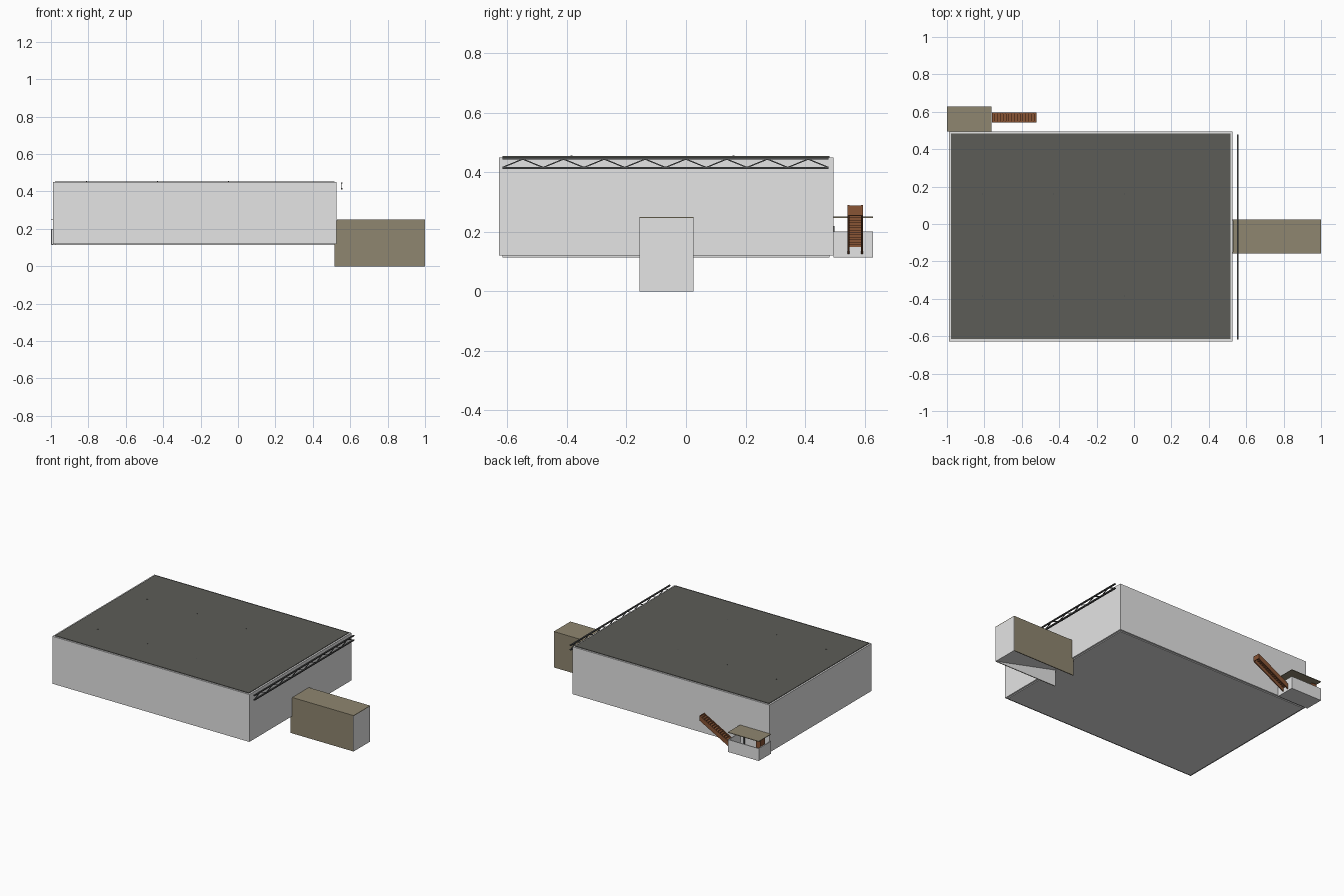
import bpy, bmesh, math
from mathutils import Vector

if "Cube" in bpy.data.objects:
    bpy.data.objects.remove(bpy.data.objects["Cube"])


def material(name, rgb):
    m = bpy.data.materials.new(name)
    m.diffuse_color = (*rgb, 1)
    m.use_nodes = True
    m.node_tree.nodes["Principled BSDF"].inputs["Base Color"].default_value = m.diffuse_color
    return m


WALL = material("light_grey", (0.78, 0.78, 0.78))
SLAB = material("slab_grey", (0.72, 0.72, 0.72))
ROOF = material("roof_charcoal", (0.108, 0.108, 0.095))
OLIVE = material("olive_cladding", (0.275, 0.24, 0.16))
BROWN = material("brown_wood", (0.25, 0.09, 0.036))
STEEL = material("dark_steel", (0.075, 0.078, 0.078))


def finish(bm, name, mat):
    bmesh.ops.recalc_face_normals(bm, faces=bm.faces)
    me = bpy.data.meshes.new(name)
    bm.to_mesh(me)
    bm.free()
    me.materials.append(mat)
    ob = bpy.data.objects.new(name, me)
    bpy.context.collection.objects.link(ob)
    return ob


def add_box(bm, x, y, z):
    vs = bmesh.ops.create_cube(bm, size=1)["verts"]
    for v in vs:
        v.co = Vector([a + (c + 0.5) * (b - a) for (a, b), c in zip((x, y, z), v.co)])


def boxes(name, mat, *dims):
    bm = bmesh.new()
    for d in dims:
        add_box(bm, *d)
    return finish(bm, name, mat)


def prism(bm, pts, y0, y1):
    """Extrude an xz outline along y."""
    f = bm.faces.new([bm.verts.new((x, y0, z)) for x, z in pts])
    r = bmesh.ops.extrude_face_region(bm, geom=[f])
    vs = [v for v in r["geom"] if isinstance(v, bmesh.types.BMVert)]
    bmesh.ops.translate(bm, verts=vs, vec=(0, y1 - y0, 0))
    bm.faces.new([bm.verts.new((x, y0, z)) for x, z in pts]) if not f.is_valid else None


# main hall: four walls, inset roof and floor slabs
X0, X1, Y0, Y1, T = -0.99, 0.527, -0.628, 0.495, 0.016
ZW = (0.12, 0.45)
boxes("hall_walls", WALL,
      ((X0, X1), (Y0, Y0 + T), ZW), ((X0, X1), (Y1 - T, Y1), ZW),
      ((X0, X0 + T), (Y0 + T, Y1 - T), ZW), ((X1 - T, X1), (Y0 + T, Y1 - T), ZW))
ix, iy = (X0 + 0.012, X1 - 0.012), (Y0 + 0.012, Y1 - 0.012)
boxes("hall_roof", ROOF, (ix, iy, (0.446, 0.454)))
boxes("hall_floor", SLAB, (ix, iy, (0.114, 0.124)))

# interior columns whose tips just reach through the roof
boxes("columns", STEEL, *[((x - .003, x + .003), (y - .003, y + .003), (0.124, 0.4555))
                          for x in (-0.81, -0.43, -0.05) for y in (-0.385, 0.16)])

# truss outside the right wall: chords and zigzag web
bm = bmesh.new()
ya, step, n = -0.617, 0.137, 8
for z in (0.411, 0.442):
    add_box(bm, (0.550, 0.560), (ya, ya + n * step), (z, z + 0.007))
for i in range(n * 2):
    a = Vector((0.555, ya + i * step / 2, 0.416 if i % 2 == 0 else 0.444))
    b = Vector((0.555, ya + (i + 1) * step / 2, 0.444 if i % 2 == 0 else 0.416))
    start = len(bm.verts)
    add_box(bm, (-.002, .002), (-(b - a).length / 2, (b - a).length / 2), (-.002, .002))
    bm.verts.ensure_lookup_table()
    ang = math.atan2(b.z - a.z, b.y - a.y)
    for v in bm.verts[start:]:
        y, z = v.co.y, v.co.z
        v.co = (a + b) / 2 + Vector((v.co.x, y * math.cos(ang) - z * math.sin(ang),
                                     y * math.sin(ang) + z * math.cos(ang)))
finish(bm, "truss", STEEL)

# entrance tunnel on the right: olive sides and roof, grey end, sloping floor
ax, ay = (0.515, 0.996), (-0.157, 0.025)
boxes("tunnel_sides", OLIVE,
      (ax, (ay[0], ay[0] + .004), (0, 0.246)), (ax, (ay[1] - .004, ay[1]), (0, 0.246)))
boxes("tunnel_roof", OLIVE, ((0.528, 1.0), ay, (0.246, 0.25)))
boxes("tunnel_end", WALL, ((0.996, 1.0), ay, (0, 0.246)))
boxes("tunnel_lining", WALL, (ax, (ay[0] + .004, ay[0] + .006), (0, 0.245)),
      (ax, (ay[1] - .006, ay[1] - .004), (0, 0.245)))
bm = bmesh.new()
prism(bm, [(0.515, 0.115), (0.515, 0.123), (0.996, 0.008), (0.996, 0)], ay[0] + .006, ay[1] - .006)
finish(bm, "tunnel_ramp", SLAB)

# rear porch: low walls, slab, thin canopy, counter
px, py = (-1.0, -0.762), (0.495, 0.628)
zl = (0.118, 0.2)
boxes("porch_walls", WALL,
      (px, (py[1] - .006, py[1]), zl), ((px[0], px[0] + .006), (py[0], py[1] - .006), zl),
      ((px[1] - .006, px[1]), (py[0], py[1] - .006), zl))
boxes("porch_floor", SLAB, (px, py, (0.114, 0.118)))
boxes("porch_canopy", OLIVE, (px, py, (0.247, 0.251)))
boxes("porch_post", STEEL, ((-0.80, -0.79), (0.495, 0.499), (0.118, 0.22)))
boxes("porch_counter", BROWN, ((-0.99, -0.955), (0.545, 0.595), (0.118, 0.24)))

# rear stair: two stringers with treads and risers near their top edges
sx0, sx1, sz0, sz1, sy0, sy1 = -0.76, -0.52, 0.125, 0.29, 0.543, 0.595
h = 0.035
bm = bmesh.new()
line = [(sx0, sz0), (sx1, sz1 - h), (sx1, sz1), (sx0, sz0 + h)]
prism(bm, line, sy0, sy0 + 0.007)
prism(bm, line, sy1 - 0.007, sy1)
N = 16
dx, dz = (sx1 - sx0) / N, (sz1 - h - sz0) / N
for i in range(N):
    x, z = sx0 + i * dx, sz0 + i * dz + 0.026
    add_box(bm, (x, x + dx), (sy0 + .007, sy1 - .007), (z + dz - .003, z + dz))
    add_box(bm, (x, x + .003), (sy0 + .007, sy1 - .007), (z - .002, z + dz - .003))
# closed top end
add_box(bm, (sx1 - .003, sx1), (sy0 + .007, sy1 - .007), (sz1 - h, sz1 - .001))
finish(bm, "rear_stair", BROWN)
